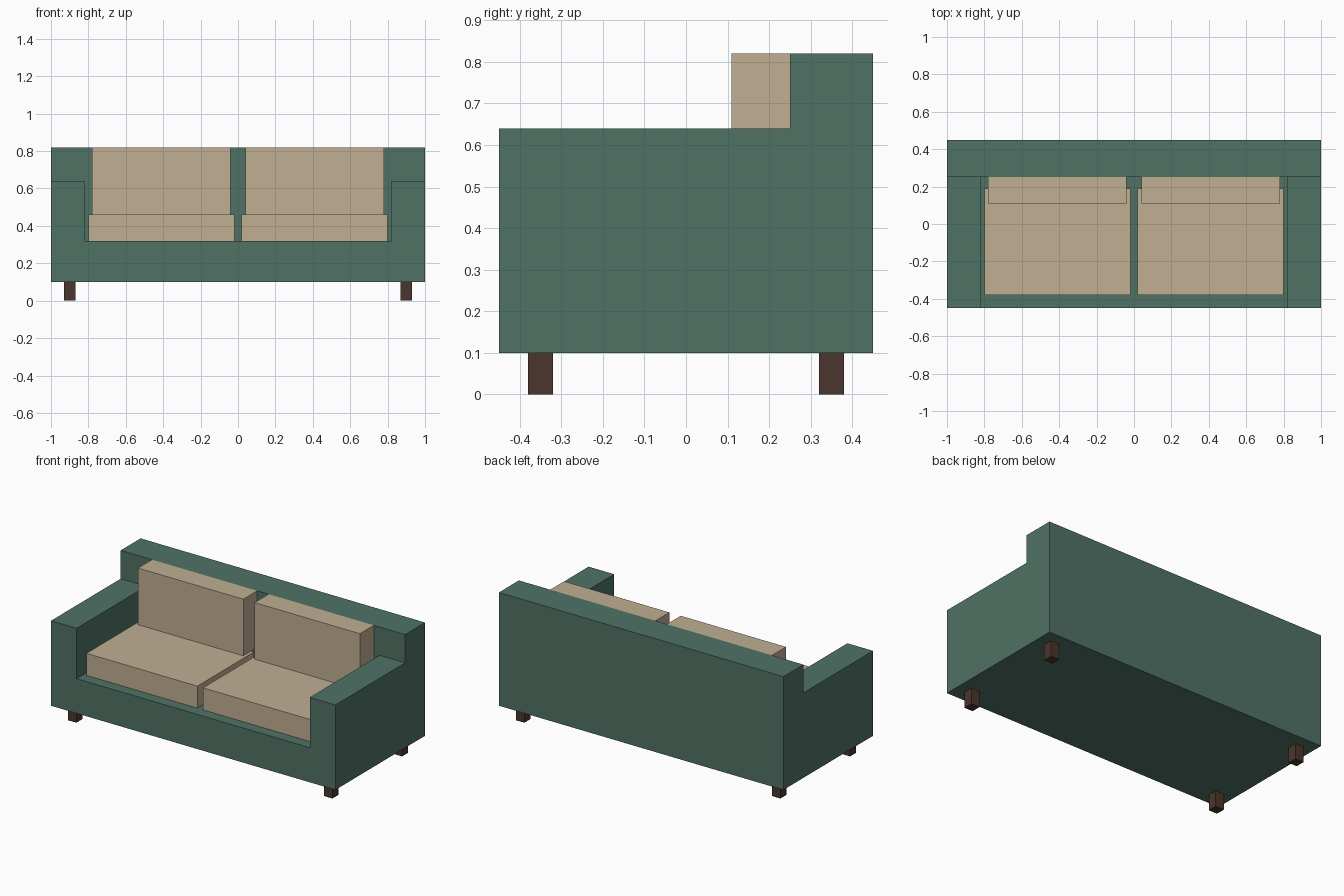
import bpy
import bmesh
from mathutils import Vector

cube = bpy.data.objects.get("Cube")
if cube:
    bpy.data.objects.remove(cube, do_unlink=True)


def material(name, rgb):
    mat = bpy.data.materials.new(name)
    mat.use_nodes = True
    colour = (*rgb, 1.0)
    mat.diffuse_color = colour
    shader = next(n for n in mat.node_tree.nodes if n.type == "BSDF_PRINCIPLED")
    shader.inputs["Base Color"].default_value = colour
    return mat


green = material("green upholstery", (0.08, 0.17, 0.13))
beige = material("beige cushion", (0.53, 0.43, 0.29))
brown = material("dark brown wood", (0.07, 0.036, 0.026))


def box(name, low, high, mat):
    """Axis-aligned box between two opposite corners."""
    low, high = Vector(low), Vector(high)
    mesh = bpy.data.meshes.new(name)
    bm = bmesh.new()
    bmesh.ops.create_cube(bm, size=1.0)
    bmesh.ops.scale(bm, vec=high - low, verts=bm.verts)
    bm.to_mesh(mesh)
    bm.free()
    mesh.materials.append(mat)
    obj = bpy.data.objects.new(name, mesh)
    obj.location = (low + high) / 2
    bpy.context.collection.objects.link(obj)
    return obj


def pair(name, low, high, mat):
    """A box on the left (+x) and its mirror image on the right."""
    box("left_" + name, low, high, mat)
    box("right_" + name, (-high[0], low[1], low[2]), (-low[0], high[1], high[2]), mat)


# Main dimensions
half_w, half_d = 1.0, 0.45
leg_top, deck, seat_top, arm_top, back_top = 0.10, 0.32, 0.46, 0.64, 0.82
back_front = 0.25

# Upholstered frame
box("base", (-half_w, -half_d, leg_top), (half_w, half_d, deck), green)
box("backrest", (-half_w, back_front, deck), (half_w, half_d, back_top), green)
pair("arm", (0.82, -half_d, deck), (half_w, back_front, arm_top), green)

# Loose cushions
pair("seat_cushion", (0.02, -0.38, deck), (0.80, 0.19, seat_top), beige)
pair("back_cushion", (0.04, 0.11, seat_top), (0.78, back_front, back_top), beige)

# Square legs
for side, y in (("front", -0.35), ("rear", 0.35)):
    pair(side + "_leg", (0.87, y - 0.03, 0), (0.93, y + 0.03, leg_top), brown)
